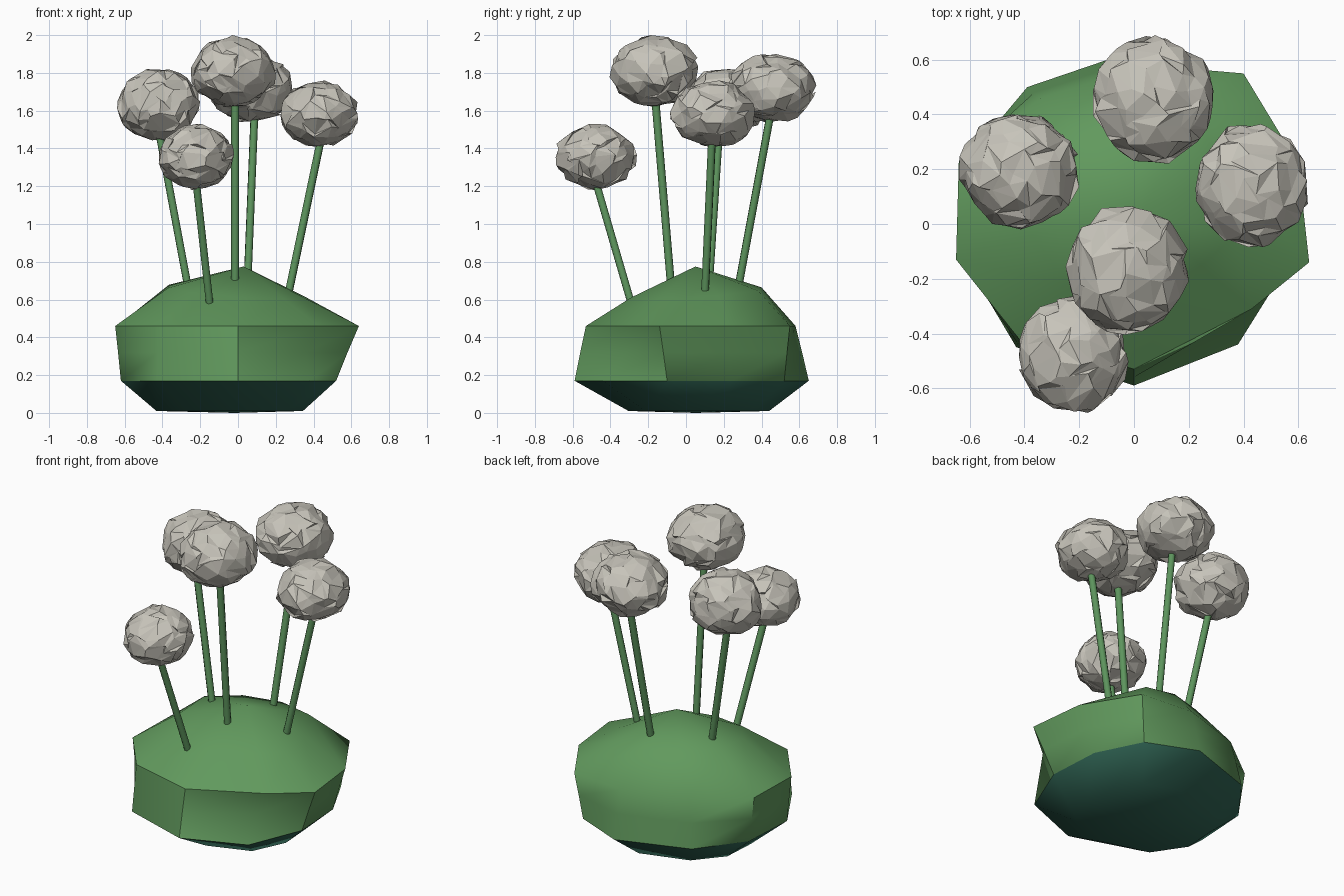
import bpy, bmesh, random
from mathutils import Vector

random.seed(4)
if "Cube" in bpy.data.objects:
    bpy.data.objects.remove(bpy.data.objects["Cube"])


def material(name, rgb):
    m = bpy.data.materials.new(name)
    m.use_nodes = True
    m.diffuse_color = (*rgb, 1)
    m.node_tree.nodes["Principled BSDF"].inputs["Base Color"].default_value = (*rgb, 1)
    return m


leaf = material("leaf green", (0.12, 0.32, 0.11))
under = material("dark teal green", (0.03, 0.13, 0.09))
stalk = material("stem green", (0.11, 0.30, 0.11))
petal = material("pale grey", (0.57, 0.55, 0.49))


def add_object(name, bm, mats, smooth_angle=None):
    bmesh.ops.recalc_face_normals(bm, faces=bm.faces)
    me = bpy.data.meshes.new(name)
    bm.to_mesh(me)
    bm.free()
    for m in mats:
        me.materials.append(m)
    ob = bpy.data.objects.new(name, me)
    bpy.context.collection.objects.link(ob)
    if smooth_angle:
        bpy.ops.object.select_all(action='DESELECT')
        ob.select_set(True)
        bpy.context.view_layer.objects.active = ob
        bpy.ops.object.shade_smooth_by_angle(angle=smooth_angle)
    return ob


# Bush: stacked irregular ten-sided rings closed by a peak and a flat base
low = [(.52, -.1), (.5, .24), (.36, .52), (.05, .65), (-.39, .5),
       (-.6, .22), (-.62, -.13), (-.43, -.45), (0, -.59), (.38, -.44)]
high = [(.64, -.14), (.6, .22), (.4, .55), (.05, .58), (-.34, .46),
        (-.64, .23), (-.65, -.13), (-.42, -.42), (0, -.53), (.43, -.31)]
waist = [((a + c) / 2, (b + d) / 2) for (a, b), (c, d) in zip(low, high)]
waist[-1] = (.36, -.32)
foot = [(x * .68 - .01, y * .6 + .05) for x, y in low]
crown = [(x * .57, y * .62 + .04) for x, y in high]

bm = bmesh.new()
levels = [(foot, 0.01), (low, .17), (waist, .32), (high, .46), (crown, .635)]
rings = []
for pts, z in levels:
    tilt = .08 if pts is crown else 0
    rings.append([bm.verts.new((x, y, z + tilt * (y - x))) for x, y in pts])
n = len(low)
for k in range(len(rings) - 1):
    a, b = rings[k], rings[k + 1]
    for i in range(n):
        j = (i + 1) % n
        f = bm.faces.new((a[i], a[j], b[j], b[i]))
        f.material_index = 1 if k == 0 else 0
peak = bm.verts.new((.03, .05, .775))
base = bm.verts.new((-.02, .05, 0))
for i in range(n):
    j = (i + 1) % n
    bm.faces.new((rings[-1][i], rings[-1][j], peak))
    bm.faces.new((rings[0][j], rings[0][i], base)).material_index = 1
add_object("bush", bm, [leaf, under], 0.75)


def stem(name, start, end, radius=.021):
    start, end = Vector(start), Vector(end)
    axis = end - start
    bm = bmesh.new()
    bmesh.ops.create_cone(bm, cap_ends=True, segments=8, radius1=radius,
                          radius2=radius, depth=axis.length)
    bmesh.ops.rotate(bm, verts=bm.verts, matrix=axis.to_track_quat('Z', 'Y').to_matrix())
    bmesh.ops.translate(bm, verts=bm.verts, vec=(start + end) / 2)
    add_object(name, bm, [stalk], 0.9)


def blossom(name, centre, size):
    # Crumpled ball: shuffled sphere points, then fitted to its size
    bm = bmesh.new()
    bmesh.ops.create_icosphere(bm, subdivisions=3, radius=1)
    for v in bm.verts:
        shift = Vector([random.uniform(-.2, .2) for _ in range(3)])
        v.co = (v.co + shift).normalized() * random.uniform(.92, 1.04)
    for axis in range(3):
        vals = [v.co[axis] for v in bm.verts]
        mid, span = (max(vals) + min(vals)) / 2, max(vals) - min(vals)
        for v in bm.verts:
            v.co[axis] = (v.co[axis] - mid) / span * size[axis] + centre[axis]
    add_object(name, bm, [petal])


# Flowers: name, stem foot, stem top, blossom centre, blossom size
flowers = [
    ("right", (-.26, .12, .64), (-.43, .18, 1.55), (-.42, .19, 1.63), (.44, .42, .38)),
    ("left", (.265, .10, .62), (.45, .14, 1.5), (.43, .14, 1.585), (.41, .45, .35)),
    ("front", (-.15, -.29, .58), (-.23, -.5, 1.3), (-.22, -.475, 1.355), (.4, .43, .35)),
    ("middle", (-.015, -.08, .68), (-.015, -.17, 1.75), (-.025, -.17, 1.81), (.45, .47, .38)),
    ("back", (.05, .28, .68), (.09, .46, 1.65), (.07, .455, 1.72), (.44, .47, .36)),
]
for name, foot_pos, top_pos, centre, size in flowers:
    stem(name + "_stem", foot_pos, top_pos)
    blossom(name + "_blossom", centre, size)
